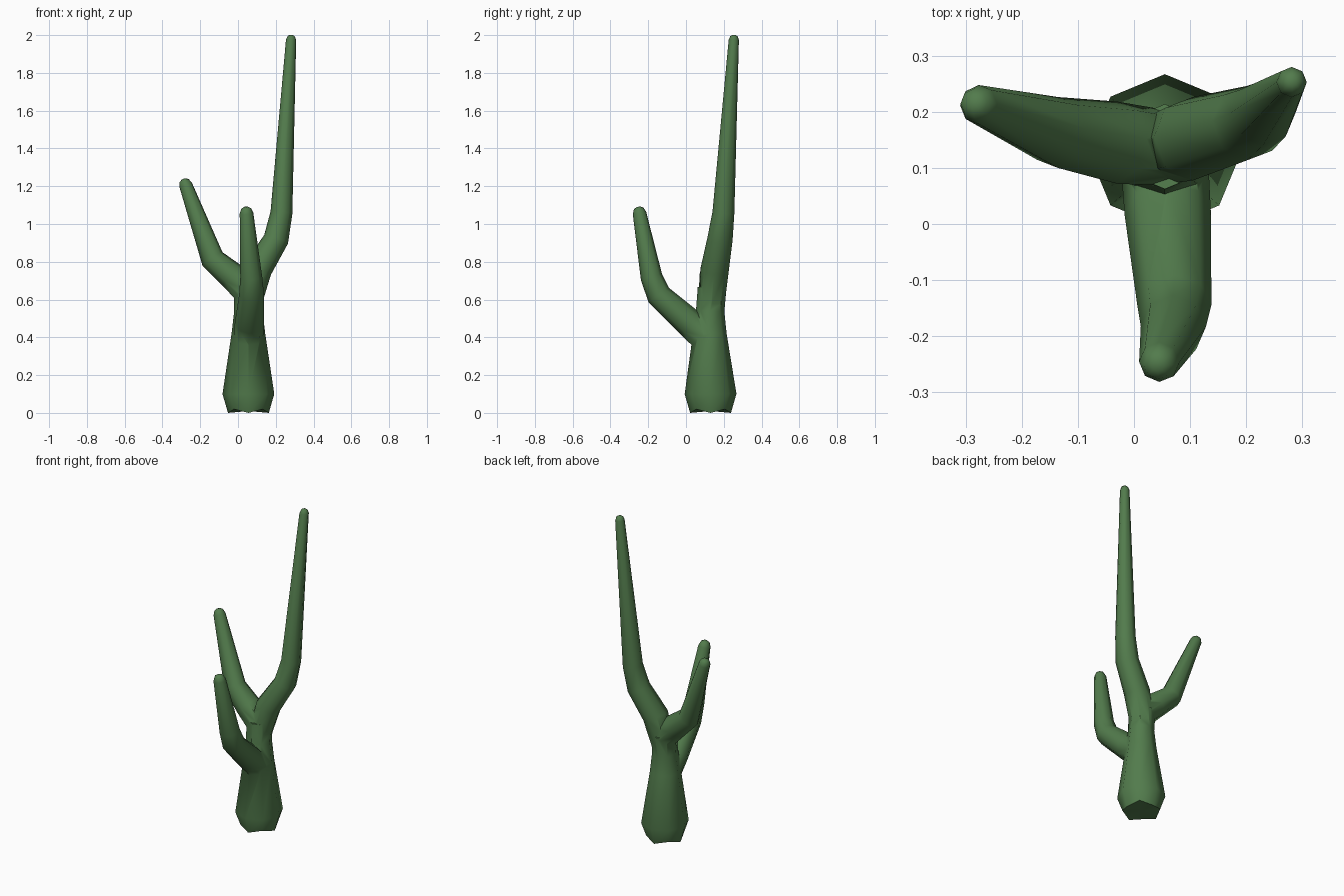
import bpy, bmesh, math
from mathutils import Vector

if "Cube" in bpy.data.objects:
    bpy.data.objects.remove(bpy.data.objects["Cube"])

SIDES = 8

green = bpy.data.materials.new("cactus green")
green.diffuse_color = (0.085, 0.2, 0.073, 1)
green.use_nodes = True
green.node_tree.nodes["Principled BSDF"].inputs["Base Color"].default_value = green.diffuse_color


def tube(name, path, round_tip=True, foot=False):
    """Loft an eight-sided tube through (x, y, z, radius) points."""
    pts = [Vector(p[:3]) for p in path]
    radii = [p[3] for p in path]
    if round_tip:
        # two closing rings make the blunt rounded end
        d = (pts[-1] - pts[-2]).normalized()
        r = radii[-1]
        end = pts[-1]
        pts += [end + d * r * 0.7, end + d * r * 0.95]
        radii += [r * 0.72, r * 0.3]
    bm = bmesh.new()
    rings = []
    for i, (p, r) in enumerate(zip(pts, radii)):
        t = Vector((0, 0, 0))
        if i > 0:
            t += (p - pts[i - 1]).normalized()
        if i < len(pts) - 1:
            t += (pts[i + 1] - p).normalized()
        t.normalize()
        if foot and i == 0:
            t = Vector((0, 0, 1))
        u = (Vector((1, 0, 0)) - t * t.x).normalized()
        v = t.cross(u)
        ring = []
        for k in range(SIDES):
            a = 2 * math.pi * k / SIDES
            ring.append(bm.verts.new(p + r * (math.cos(a) * u + math.sin(a) * v)))
        rings.append(ring)
    for a, b in zip(rings, rings[1:]):
        for k in range(SIDES):
            n = (k + 1) % SIDES
            bm.faces.new((a[k], a[n], b[n], b[k]))
    bottom = bm.faces.new(rings[0][::-1])
    bm.faces.new(rings[-1])
    if foot:
        # scalloped foot: every second corner is lifted
        for vert in rings[0][1::2]:
            vert.co.z += 0.02
        bmesh.ops.poke(bm, faces=[bottom])
    bmesh.ops.recalc_face_normals(bm, faces=bm.faces)
    me = bpy.data.meshes.new(name)
    bm.to_mesh(me)
    bm.free()
    me.materials.append(green)
    ob = bpy.data.objects.new(name, me)
    bpy.context.collection.objects.link(ob)
    return ob


# trunk
cactus = tube("cactus", [
    (0.055, 0.13, 0.0, 0.108), (0.055, 0.13, 0.1, 0.137),
    (0.055, 0.126, 0.42, 0.089), (0.055, 0.128, 0.54, 0.075),
    (0.055, 0.138, 0.66, 0.076)], round_tip=False, foot=True)

# arms
arms = [
    tube("tall_arm", [
        (0.056, 0.137, 0.57, 0.066), (0.105, 0.152, 0.76, 0.075),
        (0.202, 0.18, 0.92, 0.067), (0.230, 0.198, 1.06, 0.058),
        (0.281, 0.253, 1.975, 0.027)]),
    tube("left_arm", [
        (0.054, 0.136, 0.63, 0.068), (-0.03, 0.145, 0.725, 0.074),
        (-0.135, 0.163, 0.815, 0.064), (-0.277, 0.213, 1.207, 0.035)]),
    tube("front_arm", [
        (0.055, 0.10, 0.40, 0.078), (0.06, 0.02, 0.475, 0.077),
        (0.072, -0.145, 0.625, 0.066), (0.07, -0.183, 0.72, 0.058),
        (0.045, -0.246, 1.057, 0.036)]),
]

# merge the arms into the trunk
bpy.context.view_layer.objects.active = cactus
for arm in arms:
    mod = cactus.modifiers.new("merge", 'BOOLEAN')
    mod.operation = 'UNION'
    mod.solver = 'EXACT'
    mod.object = arm
    bpy.ops.object.modifier_apply(modifier=mod.name)
    bpy.data.objects.remove(arm)

bpy.ops.object.select_all(action='DESELECT')
cactus.select_set(True)
bpy.ops.object.shade_smooth_by_angle(angle=math.radians(62))
